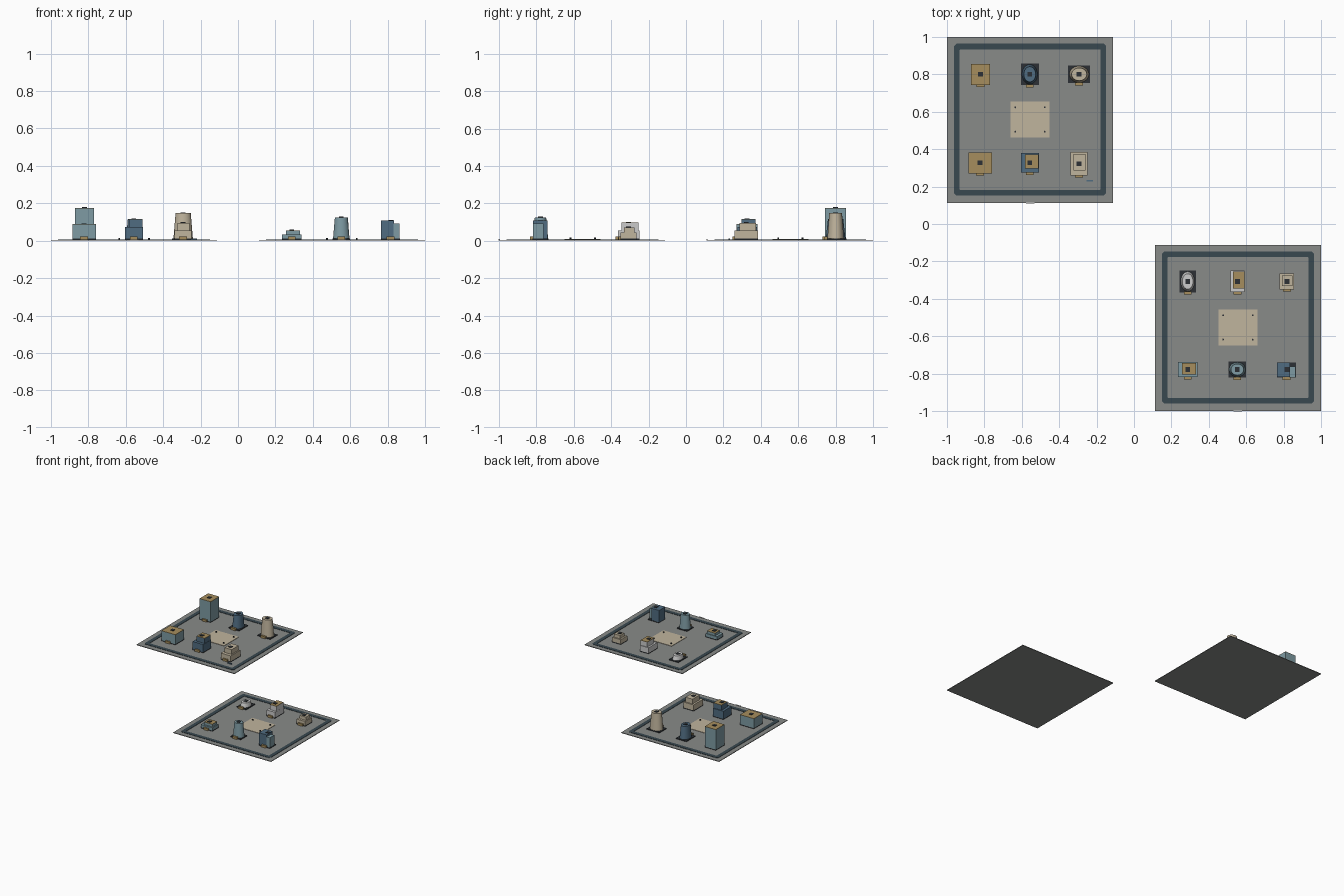
import bpy, math

if "Cube" in bpy.data.objects:
    bpy.data.objects.remove(bpy.data.objects["Cube"])

COL = {
    "paving": (.25, .26, .25), "road": (.04, .065, .08), "dark": (.025, .03, .035),
    "sand": (.53, .46, .34), "ochre": (.38, .27, .11), "navy": (.08, .15, .22),
    "sky": (.21, .33, .37), "white": (.58, .58, .56),
}
MATS = {}
for n, c in COL.items():
    MATS[n] = bpy.data.materials.new(n)
    MATS[n].diffuse_color = (*c, 1)


def box(name, x, y, w, d, z0, z1, col):
    bpy.ops.mesh.primitive_cube_add(size=1, location=(x, y, (z0 + z1) / 2))
    o = bpy.context.object
    o.name = name
    o.scale = (w, d, z1 - z0)
    bpy.ops.object.transform_apply(location=False, rotation=False)
    o.data.materials.append(MATS[col])
    return o


def cone(name, x, y, w, d, z0, z1, taper, col, sides=32):
    bpy.ops.mesh.primitive_cone_add(vertices=sides, radius1=.5, radius2=.5 * taper,
                                    depth=z1 - z0, location=(x, y, (z0 + z1) / 2))
    o = bpy.context.object
    o.name = name
    o.scale = (w, d, 1)
    bpy.ops.object.transform_apply(location=False, rotation=False)
    bpy.ops.object.shade_smooth_by_angle(angle=math.radians(35))
    o.data.materials.append(MATS[col])
    return o


def road_ring(x, y, outer, width, z0, z1):
    # Square ring with clipped corners
    verts, faces = [], []
    for z in (z0, z1):
        for h, c in ((outer, .012), (outer - width, .003)):
            for sx, sy in ((1, 1), (-1, 1), (-1, -1), (1, -1)):
                a, b = (sx * h, sy * (h - c)), (sx * (h - c), sy * h)
                for p in ((a, b) if sx * sy > 0 else (b, a)):
                    verts.append((x + p[0], y + p[1], z))
    for i in range(8):
        j = (i + 1) % 8
        faces += [(i, j, 16 + j, 16 + i), (8 + j, 8 + i, 24 + i, 24 + j),
                  (16 + i, 16 + j, 24 + j, 24 + i), (j, i, 8 + i, 8 + j)]
    me = bpy.data.meshes.new("road_ring")
    me.from_pydata(verts, [], faces)
    me.materials.append(MATS["road"])
    bpy.context.collection.objects.link(bpy.data.objects.new("road_ring", me))


G, F = .005, .011   # ground top, foundation top


def common(x, y, w, d, ux, uy, top):
    # Foundation, doorway and rooftop unit shared by every building
    box("foundation", x, y, w, d, G, F, "dark")
    box("doorway", x, y - d / 2 - .004, .042, .016, G, .022, "ochre")
    box("roof_unit", ux, uy, .026, .026, top - .002, top + .004, "dark")


def block(x, y, w, d, h, wall, roof, upper=None):
    # Box building, optionally with a set-back upper tier (dx, dy, w, d, top)
    box("lower_walls", x, y, w, d, F, h, wall)
    ux, uy, uw, ud, top = x, y, w, d, h
    if upper:
        dx, dy, uw, ud, top = upper
        ux, uy = x + dx, y + dy
        box("upper_walls", ux, uy, uw, ud, h, top, wall)
    if roof:
        box("roof", ux, uy, uw, ud, top, top + .003, roof)
        top += .003
    common(x, y, w, d, x, y, top)


def tower(x, y, w, d, ew, ed, h, col):
    # Tapered oval tower
    cone("oval_tower", x, y, ew, ed, F, h, .78, col)
    common(x, y, w, d, x, y, h)


# District grounds
for cx, cy in ((-.5555, .5555), (.5555, -.5555)):
    box("ground_slab", cx, cy, .889, .889, 0, G, "paving")
    road_ring(cx, cy + .002, .406, .03, G - .001, .0075)
    box("plaza", cx, cy + .003, .21, .192, G - .001, .008, "sand")
    for sx in (-1, 1):
        for sy in (-1, 1):
            cone("plaza_post", cx + sx * .079, cy + .003 + sy * .065, .01, .01,
                 .007, .016, 1, "dark", 12)
    box("entrance_marker", cx, cy - .443, .045, .006, 0, .008, "white")

# First district
block(-.82, .80, .10, .112, .173, "sky", "ochre")
tower(-.557, .80, .096, .117, .082, .105, .115, "navy")
tower(-.293, .80, .117, .094, .104, .088, .148, "sand")
block(-.822, .327, .125, .112, .086, "sky", "ochre")
block(-.557, .327, .096, .104, .073, "navy", "ochre", (.010, .008, .073, .075, .113))
block(-.293, .322, .09, .125, .056, "sand", None, (.003, .008, .064, .09, .095))
box("bench", -.237, .232, .036, .008, G, .013, "navy")

# Second district
tower(.287, -.307, .086, .117, .074, .105, .045, "white")
block(.553, -.307, .075, .115, .055, "white", "ochre", (.007, .008, .06, .09, .094))
block(.817, -.307, .077, .085, .045, "sand", None, (.003, .004, .056, .056, .072))
block(.287, -.778, .104, .08, .034, "sky", "ochre", (.006, .004, .074, .062, .053))
tower(.552, -.778, .094, .085, .088, .078, .125, "sky")

# Tower with a lower side wing
common(.815, -.78, .10, .082, .817, -.778, .108)
box("main_walls", .798, -.779, .07, .078, F, .108, "navy")
box("side_wing", .847, -.790, .032, .058, F, .092, "sky")

for m in bpy.data.materials:
    if m.users and not m.is_grease_pencil:
        m.use_nodes = True
        m.node_tree.nodes["Principled BSDF"].inputs["Base Color"].default_value = m.diffuse_color
